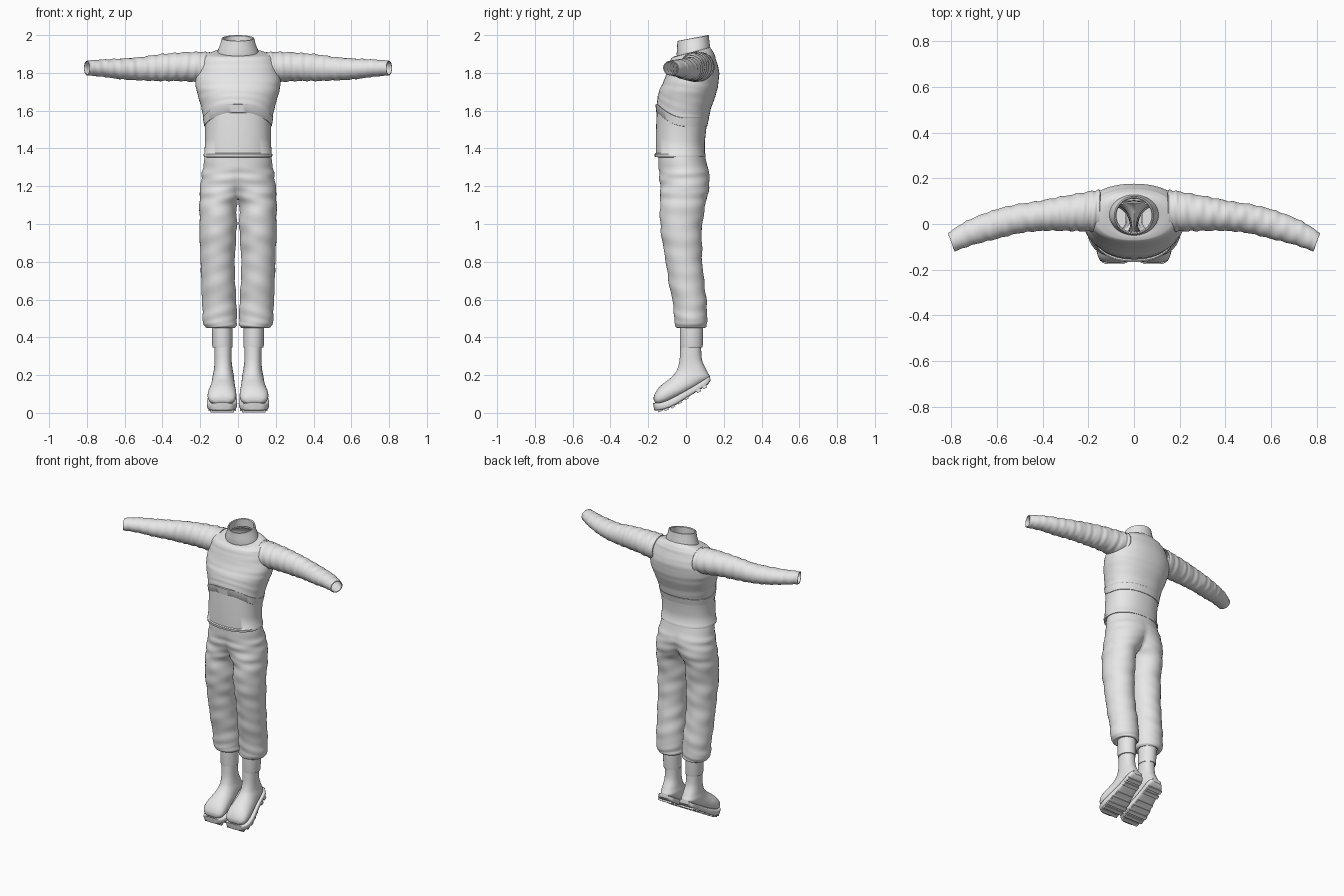
import bpy, bmesh, math
from mathutils import Vector, Matrix

cube = bpy.data.objects.get("Cube")
if cube:
    bpy.data.objects.remove(cube, do_unlink=True)

grey = bpy.data.materials.new("light_grey_cloth")
grey.use_nodes = True
GREY = (0.8, 0.8, 0.8, 1)
grey.diffuse_color = GREY
grey.node_tree.nodes["Principled BSDF"].inputs["Base Color"].default_value = GREY


def finish(name, bm, mirror=False, thick=0, angle=50):
    """Turn a bmesh into a shaded object, optionally mirrored and thickened."""
    bmesh.ops.recalc_face_normals(bm, faces=bm.faces)
    mesh = bpy.data.meshes.new(name)
    bm.to_mesh(mesh)
    bm.free()
    mesh.materials.append(grey)
    ob = bpy.data.objects.new(name, mesh)
    bpy.context.collection.objects.link(ob)
    bpy.ops.object.select_all(action="DESELECT")
    ob.select_set(True)
    bpy.context.view_layer.objects.active = ob
    bpy.ops.object.shade_smooth_by_angle(angle=math.radians(angle))
    if mirror:
        m = ob.modifiers.new("mirror", "MIRROR")
        m.merge_threshold = 0.0005
    if thick:
        s = ob.modifiers.new("thickness", "SOLIDIFY")
        s.thickness = thick
        s.offset = -1
    return ob


def spline(rows, steps):
    """Catmull-Rom interpolation of number rows; one step keeps them as they are."""
    out = []
    for i in range(len(rows) - 1):
        p0, p1 = rows[max(i - 1, 0)], rows[i]
        p2, p3 = rows[i + 1], rows[min(i + 2, len(rows) - 1)]
        for j in range(steps):
            t = j / steps
            out.append([b + 0.5 * t * (c - a + t * (2 * a - 5 * b + 4 * c - d
                        + t * (3 * (b - c) + d - a)))
                        for a, b, c, d in zip(p0, p1, p2, p3)])
    return out + [list(rows[-1])]


def fold(s, a, k):
    """Cloth wrinkle pattern along length s and around angle a."""
    return math.sin(k * s + 2 * math.sin(a + 0.4 * s)) + 0.6 * math.sin(1.6 * k * s - 3 * math.cos(a))


def power(v, e):
    return math.copysign(abs(v) ** e, v)


def body(yf, zf, yb, zb, rx, cx=0):
    """Section from a front point, a back point and a half width in x."""
    return (cx, yf, zf, cx, yb, zb, rx, 0, 0)


def arm(xf, yf, xb, yb, zc, rz):
    """Upright section for a sleeve."""
    return (xf, yf, zc, xb, yb, zc, 0, 0, rz)


def loft(name, rows, steps=6, n=40, e=1, wrinkle=0, k=11, caps=False, warp=None, **kw):
    bm = bmesh.new()
    rings = []
    for i, r in enumerate(spline(rows, steps)):
        front, back, side = Vector(r[:3]), Vector(r[3:6]), Vector(r[6:])
        mid, half = (front + back) / 2, (front - back) / 2
        ring = []
        for j in range(n):
            a = math.tau * j / n
            size = 1 + wrinkle * fold(i / steps, a, k)
            p = mid + size * (half * power(math.cos(a), e) + side * power(math.sin(a), e))
            ring.append(bm.verts.new(warp(p) if warp else p))
        rings.append(ring)
    for lo, hi in zip(rings, rings[1:]):
        for j in range(n):
            bm.faces.new((lo[j], lo[j - 1], hi[j - 1], hi[j]))
    if caps:
        bm.faces.new(rings[0])
        bm.faces.new(rings[-1])
    return finish(name, bm, **kw)


def rise(p, fade):
    """Lift a hem towards the middle of the front."""
    f = min(max(-p.y / 0.15, 0), 1)
    p.z += 0.072 * f * f * min(max(fade, 0), 1)
    return p


# Shirt: upper body, hem band, waist panel
loft("shirt_upper", [
    body(-.155, 1.56, .12, 1.56, .183), body(-.15, 1.62, .135, 1.62, .195),
    body(-.14, 1.69, .16, 1.69, .215), body(-.12, 1.75, .172, 1.75, .226),
    body(-.1, 1.81, .175, 1.81, .215), body(-.085, 1.86, .162, 1.86, .2),
    body(-.075, 1.88, .15, 1.9, .18), body(-.06, 1.888, .135, 1.925, .14),
    body(-.045, 1.89, .126, 1.935, .1)],
    n=56, e=.9, wrinkle=.004, k=6, thick=.006,
    warp=lambda p: rise(p, 1 - (p.z - 1.56) / .2))
loft("shirt_hem_band", [
    body(-.148, 1.515, .102, 1.515, .17), body(-.157, 1.517, .112, 1.517, .179),
    body(-.162, 1.56, .122, 1.56, .186), body(-.15, 1.564, .112, 1.564, .176)],
    steps=1, n=56, e=.9, warp=lambda p: rise(p, 1))
loft("shirt_waist", [
    body(-.14, 1.352, .09, 1.352, .165), body(-.165, 1.355, .104, 1.355, .181),
    body(-.167, 1.37, .104, 1.37, .182), body(-.16, 1.375, .1, 1.375, .178),
    body(-.16, 1.44, .1, 1.44, .174), body(-.156, 1.5, .107, 1.5, .174),
    body(-.154, 1.54, .112, 1.54, .178)],
    steps=1, n=56, e=.9, warp=lambda p: rise(p, (p.z - 1.4) / .11))

# Collar
loft("collar", [
    body(-.038, 1.888, .118, 1.935, .098), body(-.047, 1.885, .128, 1.932, .108),
    body(-.05, 1.897, .127, 1.945, .106), body(-.047, 1.93, .124, 1.965, .095),
    body(-.046, 1.968, .121, 1.998, .086), body(-.041, 1.97, .116, 2.0, .081),
    body(-.036, 1.966, .111, 1.996, .077), body(-.036, 1.9, .112, 1.945, .088)], steps=1, n=48)

# Sleeves
loft("sleeves", [
    arm(.15, -.03, .15, .15, 1.83, .08), arm(.21, -.032, .21, .14, 1.831, .08),
    arm(.3, -.03, .32, .12, 1.832, .075), arm(.4, -.03, .42, .1, 1.828, .071),
    arm(.5, -.04, .53, .083, 1.822, .062), arm(.6, -.065, .63, .055, 1.821, .055),
    arm(.7, -.09, .735, .012, 1.825, .046), arm(.785, -.12, .815, -.04, 1.826, .039)],
    steps=12, wrinkle=.024, mirror=True, thick=.005)


# Trousers: half of the hips and one leg in a single mirrored skin
def trousers(rows, steps=9, outer=32, inner=8):
    bm = bmesh.new()
    rings = []
    limit = math.cos(math.radians(30))
    for i, (z, cx, rx, yf, yb) in enumerate(spline(rows, steps)):
        leg = cx / rx >= limit
        first = leg and not rings[-1][1]
        a0 = math.acos(-min(cx / rx, limit))
        angles = [a0 * (2 * j / outer - 1) for j in range(outer + 1)]
        gap = math.tau - 2 * a0
        angles += [a0 + gap * (j + 1) / (inner + 1) for j in range(inner)]
        ring = []
        for j, a in enumerate(angles):
            size = 1 + 0.017 * min(i / 20, 1) * fold(i / steps, a, 4.5)
            x = max(cx + size * rx * math.cos(a), 0.002)
            if (not leg and j in (0, outer)) or (first and (j == 0 or j >= outer)):
                x = 0
            y = (yf + yb) / 2 + size * (yb - yf) / 2 * math.sin(a)
            ring.append(bm.verts.new((x, y, z)))
        rings.append((ring, leg))
    for (lo, lo_leg), (hi, hi_leg) in zip(rings, rings[1:]):
        total = outer + inner + 1
        for j in range(total if lo_leg and hi_leg else outer):
            q = (j + 1) % total
            bm.faces.new((lo[j], lo[q], hi[q], hi[j]))
    bmesh.ops.delete(bm, geom=[v for v in bm.verts if not v.link_faces], context="VERTS")
    return finish("trousers", bm, mirror=True, angle=70)


trousers([
    (1.38, 0, .172, -.148, .097), (1.3, .02, .165, -.145, .115),
    (1.24, .045, .15, -.14, .126), (1.17, .08, .122, -.136, .118),
    (1.1, .104, .1, -.137, .103), (1, .105, .099, -.137, .086),
    (.9, .107, .095, -.124, .084), (.8, .107, .09, -.107, .086),
    (.7, .105, .09, -.093, .096), (.6, .1, .09, -.073, .108),
    (.52, .097, .091, -.063, .112), (.47, .095, .088, -.06, .111),
    (.45, .09, .074, -.046, .1), (.456, .086, .054, -.03, .09)])

# Socks
loft("socks", [
    body(-.015, .347, .07, .347, .035, .08), body(-.031, .345, .087, .345, .052, .082),
    body(-.033, .36, .089, .36, .054, .083), body(-.033, .47, .091, .47, .054, .084)],
    steps=1, n=32, mirror=True)

# Boots
loft("boot_uppers", [
    body(-.03, .36, .08, .36, .045, .08), body(-.034, .28, .085, .28, .045, .079),
    body(-.045, .235, .112, .22, .05, .078), body(-.06, .208, .125, .185, .056, .078),
    body(-.085, .182, .08, .15, .06, .079), body(-.112, .162, .02, .115, .066, .081),
    body(-.138, .14, -.045, .08, .074, .084), body(-.158, .115, -.1, .052, .075, .085),
    body(-.17, .088, -.14, .043, .062, .085), body(-.171, .068, -.16, .046, .035, .085)],
    n=36, e=.88, caps=True, mirror=True)
loft("boot_soles", [
    body(-.176, .055, -.168, .014, .038, .085), body(-.165, .052, -.15, .012, .063, .085),
    body(-.125, .057, -.108, .02, .079, .085), body(-.07, .08, -.055, .042, .079, .084),
    body(0, .118, .01, .083, .067, .081), body(.05, .147, .06, .115, .06, .079),
    body(.1, .178, .112, .148, .055, .078), body(.126, .196, .13, .172, .035, .078)],
    steps=4, n=32, e=.4, caps=True, mirror=True, angle=35)

# Tread bars under forefoot and heel
bm = bmesh.new()
for y, z, w in ((-.138, .015, .062), (-.105, .022, .072), (-.07, .036, .073),
                (-.035, .058, .068), (0, .08, .06), (.066, .118, .055), (.098, .138, .052)):
    tilt = Matrix.Rotation(math.radians(20 if y < -.1 else 29), 4, "X")
    size = Matrix.Diagonal((2 * w, .024, .018, 1))
    bmesh.ops.create_cube(bm, size=1, matrix=Matrix.Translation((.083, y, z)) @ tilt @ size)
finish("boot_treads", bm, mirror=True, angle=30)
